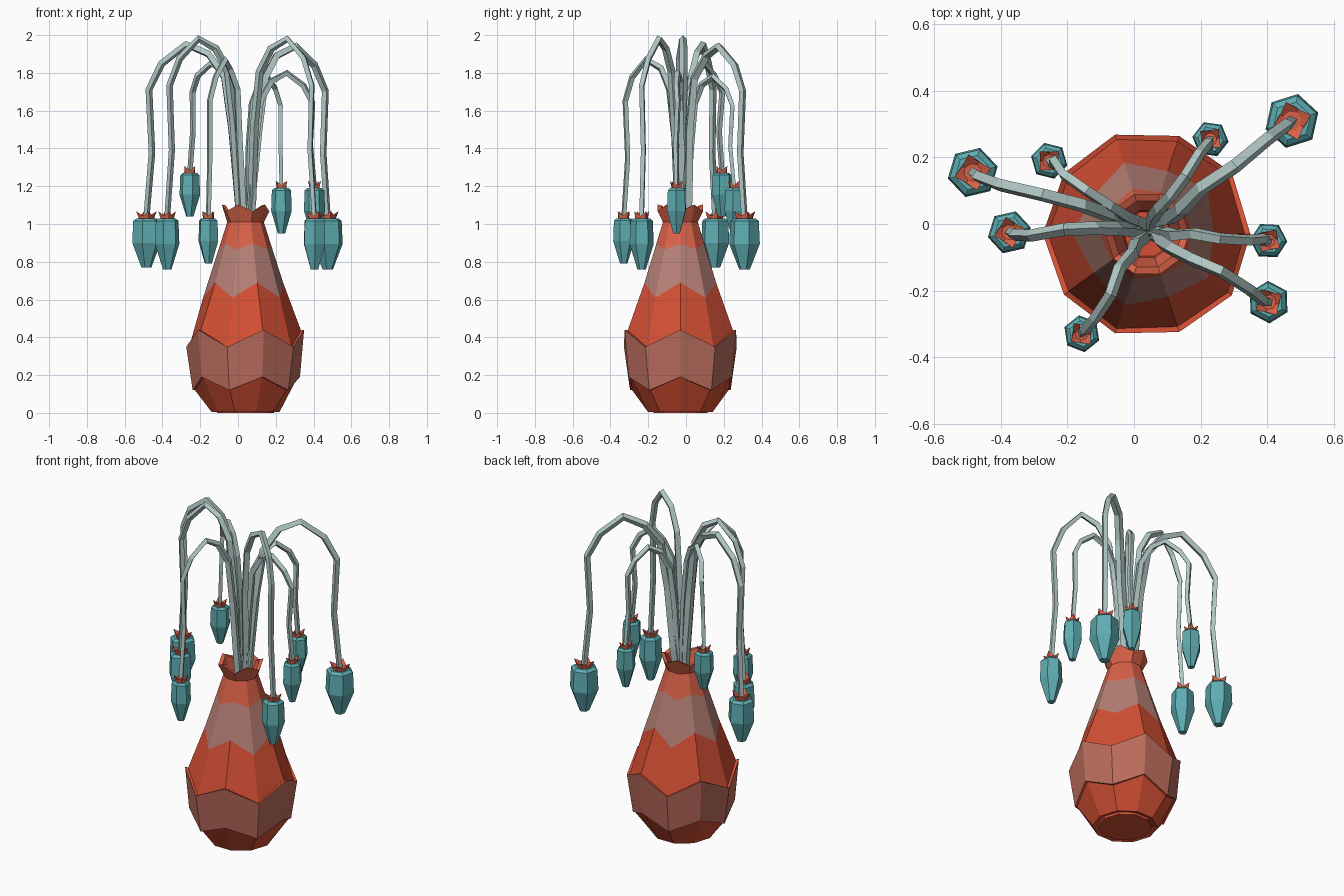
import bpy, bmesh, math, random
from mathutils import Vector

random.seed(4)
if "Cube" in bpy.data.objects:
    bpy.data.objects.remove(bpy.data.objects["Cube"])


def material(name, srgb):
    """One flat colour, given in sRGB and stored as linear."""
    lin = [((c + 0.055) / 1.055) ** 2.4 for c in srgb]
    m = bpy.data.materials.new(name)
    m.use_nodes = True
    m.diffuse_color = (*lin, 1)
    m.node_tree.nodes["Principled BSDF"].inputs["Base Color"].default_value = (*lin, 1)
    return m


RED = material("terracotta red", (0.83, 0.31, 0.20))
NECK = material("light terracotta", (0.85, 0.38, 0.28))
CLAY = material("dusty clay", (0.74, 0.43, 0.37))
ROSE = material("grey rose", (0.71, 0.50, 0.46))
STEM = material("pale sage", (0.69, 0.78, 0.77))
TEAL = material("teal", (0.37, 0.68, 0.70))
CENTRE = Vector((0.04, -0.03, 0))


def loft(name, sides, rows, mats, origin, turn=0.0, caps=(True, True)):
    """Skin rings of (z, radius, zigzag height, zigzag radius, material of the faces above)."""
    bm = bmesh.new()
    rings = []
    for z, r, zig, zig_r, _ in rows:
        ring = []
        for i in range(sides):
            s = 1 if i % 2 == 0 else -1
            a = turn + math.tau * i / sides
            rad = r + s * zig_r
            ring.append(bm.verts.new((rad * math.cos(a), rad * math.sin(a), z + s * zig)))
        rings.append(ring)
    for low, high, row in zip(rings, rings[1:], rows):
        for i in range(sides):
            j = (i + 1) % sides
            bm.faces.new((low[i], low[j], high[j], high[i])).material_index = row[4]
    if caps[0]:
        bm.faces.new(rings[0][::-1]).material_index = rows[0][4]
    if caps[1]:
        bm.faces.new(rings[-1]).material_index = rows[-1][4]
    mesh = bpy.data.meshes.new(name)
    bm.to_mesh(mesh)
    bm.free()
    for m in mats:
        mesh.materials.append(m)
    ob = bpy.data.objects.new(name, mesh)
    ob.location = origin
    bpy.context.collection.objects.link(ob)
    return ob


# Ten-sided vase: foot, raised clay belt, red shoulder, rose band, neck, flared lip and hollow mouth
loft("vase", 10, [
    (0.0, 0.15, 0, 0, 0),
    (0.015, 0.15, 0, 0, 0),
    (0.005, 0.18, 0, 0, 0),
    (0.155, 0.272, 0.035, 0.004, 0),
    (0.155, 0.284, 0.035, 0.004, 1),
    (0.395, 0.312, 0.045, -0.002, 0),
    (0.392, 0.296, 0.045, -0.003, 0),
    (0.65, 0.212, 0.04, -0.013, 2),
    (0.88, 0.138, 0.015, -0.005, 3),
    (1.01, 0.097, 0, 0, 3),
    (1.085, 0.126, -0.018, 0, 3),
    (1.08, 0.104, -0.018, 0, 3),
    (1.0, 0.075, 0, 0, 0),
    (0.92, 0.07, 0, 0, 0),
], (RED, CLAY, ROSE, NECK), CENTRE)

# Arch of a stem: (fraction of reach, fraction of climb), rising then drooping to the bud
RISE = [(0.04, 0.0), (0.08, 0.18), (0.14, 0.55), (0.22, 0.83), (0.38, 0.95), (0.6, 1.0)]
DROOP = [(0.84, 0.11), (0.97, 0.26), (0.94, 0.62), (1.0, 1.0)]


def stem(name, tip, peak, thick):
    base = CENTRE + Vector((0, 0.01, 0.95))
    reach = Vector((tip.x - base.x, tip.y - base.y, 0))
    pts = [base + reach * s + Vector((0, 0, (peak - base.z) * h)) for s, h in RISE]
    for s, h in DROOP:
        p = base + reach * s
        p.z = peak + (tip.z - peak) * h
        pts.append(p)
    side = Vector((-reach.y, reach.x, 0)).normalized()
    for p in pts[1:-1]:
        p += side * random.uniform(-0.012, 0.012)
    cu = bpy.data.curves.new(name, "CURVE")
    cu.dimensions = "3D"
    cu.bevel_depth = thick
    cu.bevel_resolution = 0
    cu.use_fill_caps = True
    sp = cu.splines.new("POLY")
    sp.use_smooth = False
    sp.points.add(len(pts) - 1)
    for k, (point, p) in enumerate(zip(sp.points, pts)):
        point.co = (*p, 1)
        point.radius = 1.15 - 0.05 * k
    cu.materials.append(STEM)
    ob = bpy.data.objects.new(name, cu)
    bpy.context.collection.objects.link(ob)
    # Turn the curve into a faceted mesh
    bpy.ops.object.select_all(action="DESELECT")
    ob.select_set(True)
    bpy.context.view_layer.objects.active = ob
    bpy.ops.object.convert(target="MESH")
    for face in bpy.context.object.data.polygons:
        face.use_smooth = False


# Hanging buds: (x, y, top of bud, bud length, bud radius, height of stem arch)
BUDS = [
    (-0.485, 0.155, 1.03, 0.26, 0.077, 1.95),
    (-0.375, -0.025, 1.03, 0.27, 0.066, 1.98),
    (-0.255, 0.19, 1.27, 0.23, 0.056, 1.85),
    (-0.157, -0.33, 1.03, 0.24, 0.056, 1.87),
    (0.23, 0.255, 1.19, 0.24, 0.055, 1.78),
    (0.475, 0.31, 1.03, 0.27, 0.083, 1.94),
    (0.405, -0.05, 1.19, 0.24, 0.056, 1.80),
    (0.405, -0.235, 1.03, 0.27, 0.064, 1.98),
]
for n, (x, y, top, length, r, peak) in enumerate(BUDS, 1):
    turn = random.uniform(0, 1)
    loft(f"bud_{n}", 6, [
        (-length, r * 0.35, 0, 0, 0),
        (-length * 0.5, r, 0, 0, 0),
        (-length * 0.05, r * 0.93, 0, 0, 0),
        (0, r * 0.7, 0, 0, 0),
    ], (TEAL,), (x, y, top), turn)
    # Jagged crown gripping the stem
    loft(f"bud_crown_{n}", 8, [
        (-0.01, r * 0.5, 0, 0, 0),
        (0.025, r * 0.6, 0.012, r * 0.12, 0),
        (0.012, r * 0.35, 0, 0, 0),
    ], (NECK,), (x, y, top), turn)
    stem(f"stem_{n}", Vector((x, y, top)), peak, 0.02 + 0.16 * (r - 0.055))
